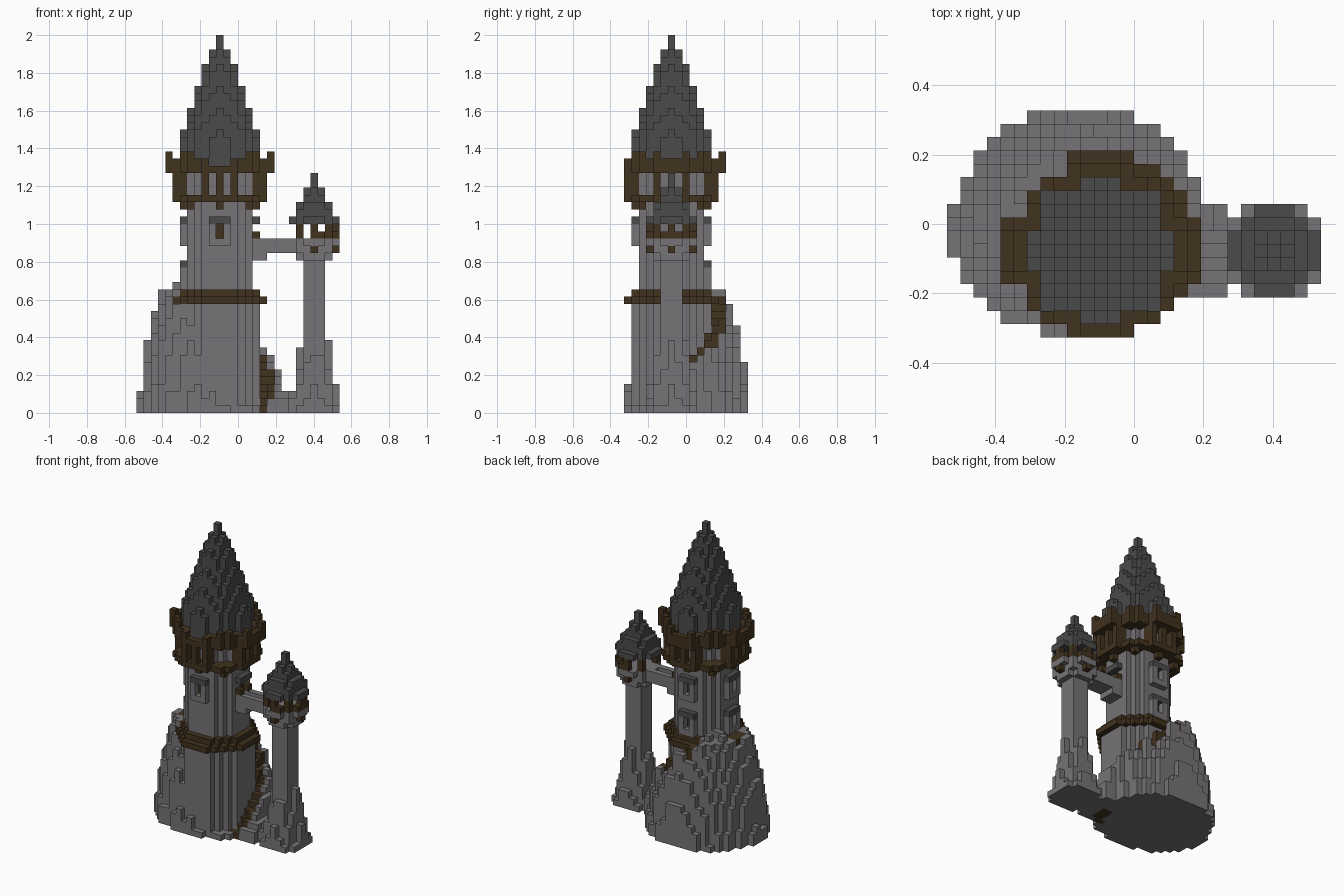
import bpy, bmesh, math, random
from mathutils import Vector

random.seed(4)
if "Cube" in bpy.data.objects:
    bpy.data.objects.remove(bpy.data.objects["Cube"], do_unlink=True)

UNIT = 2 / 52                       # edge of one block
SIZE = (28, 17, 52)                 # blocks in x, y, z
TX, TY = 11, 6                      # axis of the main tower
SX = 24                             # axis of the side turret
SIDES = [(0, 1), (-1, 0), (0, -1)]  # walls with windows: back, right, front


def material(name, rgb):
    m = bpy.data.materials.new(name)
    m.use_nodes = True
    m.diffuse_color = (*rgb, 1)
    m.node_tree.nodes["Principled BSDF"].inputs["Base Color"].default_value = (*rgb, 1)
    return m


MATERIALS = [material("grey_stone", (0.18, 0.172, 0.182)),
             material("dark_slate", (0.07, 0.07, 0.07)),
             material("brown_wood", (0.053, 0.032, 0.013))]
STONE, SLATE, WOOD = range(3)

blocks = {}                         # cell -> (part, colour); first come keeps the cell


def put(part, colour, x, y, z):
    if 0 <= x < SIZE[0] and 0 <= y < SIZE[1] and 0 <= z < SIZE[2]:
        blocks.setdefault((x, y, z), (part, colour))


def disc(part, colour, cx, levels, r2, hole=-1, keep=lambda dx, dy: True):
    """Round slab of blocks, optionally hollow or filtered by a rule."""
    for z in levels:
        for dx in range(-9, 10):
            for dy in range(-9, 10):
                if hole < dx * dx + dy * dy <= r2 and keep(dx, dy):
                    put(part, colour, cx + dx, TY + dy, z)


def pair(dx, dy):
    return tuple(sorted((abs(dx), abs(dy))))


# Windows: sill, jambs and hood stand out, shutter sits in the wall
def window(part, side, z):
    ux, uy = side
    for s in (-1, 0, 1):
        x, y = TX + 5 * ux - s * uy, TY + 5 * uy + s * ux
        put(part, STONE, x, y, z)
        put(part, SLATE, x, y, z + 3)
        if s:
            for k in (1, 2):
                put(part, STONE, x, y, z + k)
    for k in (1, 2):
        put(part, WOOD, TX + 4 * ux, TY + 4 * uy, z + k)


for side in SIDES:
    window("upper_windows", side, 23)
for side in SIDES[:2]:
    window("lower_windows", side, 17)

# Bridge door with its hood
for s in (-1, 0, 1):
    put("bridge_door", SLATE, TX + 5, TY + s, 26)
    if s:
        put("bridge_door", WOOD, TX + 5, TY + s, 24)
for z in (23, 24, 25):
    put("bridge_door", WOOD, TX + 4, TY, z)

# Main tower: wide foot, wooden belt, slim shaft
disc("tower_foot", STONE, TX, range(15), 29)
disc("wooden_belt", WOOD, TX, [15], 40)
disc("wooden_belt", WOOD, TX, [16], 29)
disc("tower_shaft", STONE, TX, range(17, 29), 20)

# Gallery: corbels, floor, posts around a stone wall, parapet with merlons
disc("gallery_corbels", WOOD, TX, [28], 32, 20, lambda x, y: pair(x, y) in ((0, 5), (4, 4)))
disc("gallery_floor", WOOD, TX, [29], 41)
disc("gallery_wall", STONE, TX, range(30, 33), 20)
disc("gallery_posts", WOOD, TX, range(30, 33), 41, 20,
     lambda x, y: pair(x, y) in ((0, 6), (2, 5), (2, 6)))
disc("gallery_deck", WOOD, TX, [33], 53, -1,
     lambda x, y: x * x + y * y <= 41 or pair(x, y)[0] <= 2)
disc("parapet", WOOD, TX, [34], 53, 28,
     lambda x, y: pair(x, y) in ((2, 5), (3, 5), (4, 5), (2, 6)) or pair(x, y)[1] == 7)
disc("merlons", WOOD, TX, [35], 53, 31, lambda x, y: pair(x, y) in ((2, 7), (4, 5)))

# Main spire: square-shouldered eaves, then stepped cone
disc("main_spire", SLATE, TX, [34], 32)
for z in range(35, 52):
    r = min(5.2, 2 + (47 - z) / 3) if z < 50 else 0
    disc("main_spire", SLATE, TX, [z], r * r)

# Side turret: pillar, bracket, open lantern room, pointed roof
disc("turret_pillar", STONE, SX, range(21), 2)
disc("turret_bracket", STONE, SX, [21], 5)
disc("turret_corbels", WOOD, SX, [22], 9, 8)
disc("turret_floor", STONE, SX, [22], 8)
disc("turret_floor", STONE, SX, [23], 10)
disc("turret_posts", WOOD, SX, [24, 25], 9, 5,
     lambda x, y: x > -3 and pair(x, y) in ((0, 3), (2, 2)))
disc("turret_rail", WOOD, SX, [24], 10, 8, lambda x, y: x > 0)
for z, r2 in zip(range(26, 33), (10, 8, 5, 2, 1, 0, 0)):
    disc("turret_roof", SLATE, SX, [z], r2)

# Bridge with low rails and brackets
for x in range(TX + 5, SX - 1):
    for s in (-1, 0, 1):
        put("bridge", STONE, x, TY + s, 22)
        if s:
            put("bridge", STONE, x, TY + s, 23)
        if x < TX + 7:
            put("bridge", STONE, x, TY + s, 21)


# Stair winding up around the tower: angle and height along the climb
def climb_at(x, y):
    angle = math.degrees(math.atan2(y - TY, x - TX))
    if angle < -32:
        angle += 360
    return angle, (angle + 40) * 0.11


def on_stair(x, y):
    angle = climb_at(x, y)[0]
    return 5.4 < math.hypot(x - TX, y - TY) < 7.4 and (angle < 110 or 160 < angle < 185)


# Rock mound, rising beside the steps on the open side of the stair
for x in range(21):
    for y in range(SIZE[1]):
        angle, climb = climb_at(x, y)
        if on_stair(x, y):
            top = max(1, round(min(17, climb)))
            for z in range(top):
                put("stair", WOOD if z >= top - 4 else STONE, x, y, z)
            continue
        if angle < 200:
            cap = min(18, max(1, climb + (0 if angle < 110 else 1)))
        else:
            cap = max(1, 18 - (angle - 200) * 0.25)
        ry = y - 7
        d = math.hypot(x - 9.5, ry * 1.35 if ry < 0 else ry)
        if d <= 9.8:
            slope = 17.5 - 4 * (d - 6.5) - (2 if d > 9.2 else 0)
            height = min(slope, cap, 17.5) + random.uniform(-1.3, 0.6)
            for z in range(max(1, round(height))):
                put("rock_mound", STONE, x, y, z)

# Rock under the turret and the low saddle joining it to the mound
for x in range(18, 28):
    for y in range(3, 10):
        d = math.hypot(x - SX, y - TY)
        height = 0
        if d < 3.7:
            height = max(1, 18 - 5 * d + random.uniform(-1, 3 if d < 2.1 else 1))
        if x < 22 and abs(y - TY) < (4 if x < 21 else 3):
            height = max(height, min((21 - x) * 2.8, y - 1, 11 - y / 2), 2)
        if not on_stair(x, y):
            for z in range(round(height)):
                put("turret_rock", STONE, x, y, z)

# Turn each part into a mesh of its exposed block faces
AXES = [Vector(a) for a in ((1, 0, 0), (0, 1, 0), (0, 0, 1))]
origin = Vector((SIZE[0] / 2, SIZE[1] / 2, 0))


def build(part):
    bm = bmesh.new()
    for cell, (name, colour) in blocks.items():
        if name != part:
            continue
        centre = Vector(cell) + Vector((0.5, 0.5, 0.5)) - origin
        for i in range(3):
            for sign in (-1, 1):
                near = tuple(c + sign * (k == i) for k, c in enumerate(cell))
                if near in blocks:
                    continue
                n, u, v = AXES[i] * sign, AXES[(i + 1) % 3] * sign, AXES[(i + 2) % 3]
                corners = [centre + (n + a * u + b * v) / 2
                           for a, b in ((-1, -1), (1, -1), (1, 1), (-1, 1))]
                face = bm.faces.new([bm.verts.new(c * UNIT) for c in corners])
                face.material_index = colour
    bmesh.ops.remove_doubles(bm, verts=bm.verts, dist=UNIT / 100)
    mesh = bpy.data.meshes.new(part)
    bm.to_mesh(mesh)
    bm.free()
    for m in MATERIALS:
        mesh.materials.append(m)
    bpy.context.scene.collection.objects.link(bpy.data.objects.new(part, mesh))


for part in dict.fromkeys(name for name, _ in blocks.values()):
    build(part)
